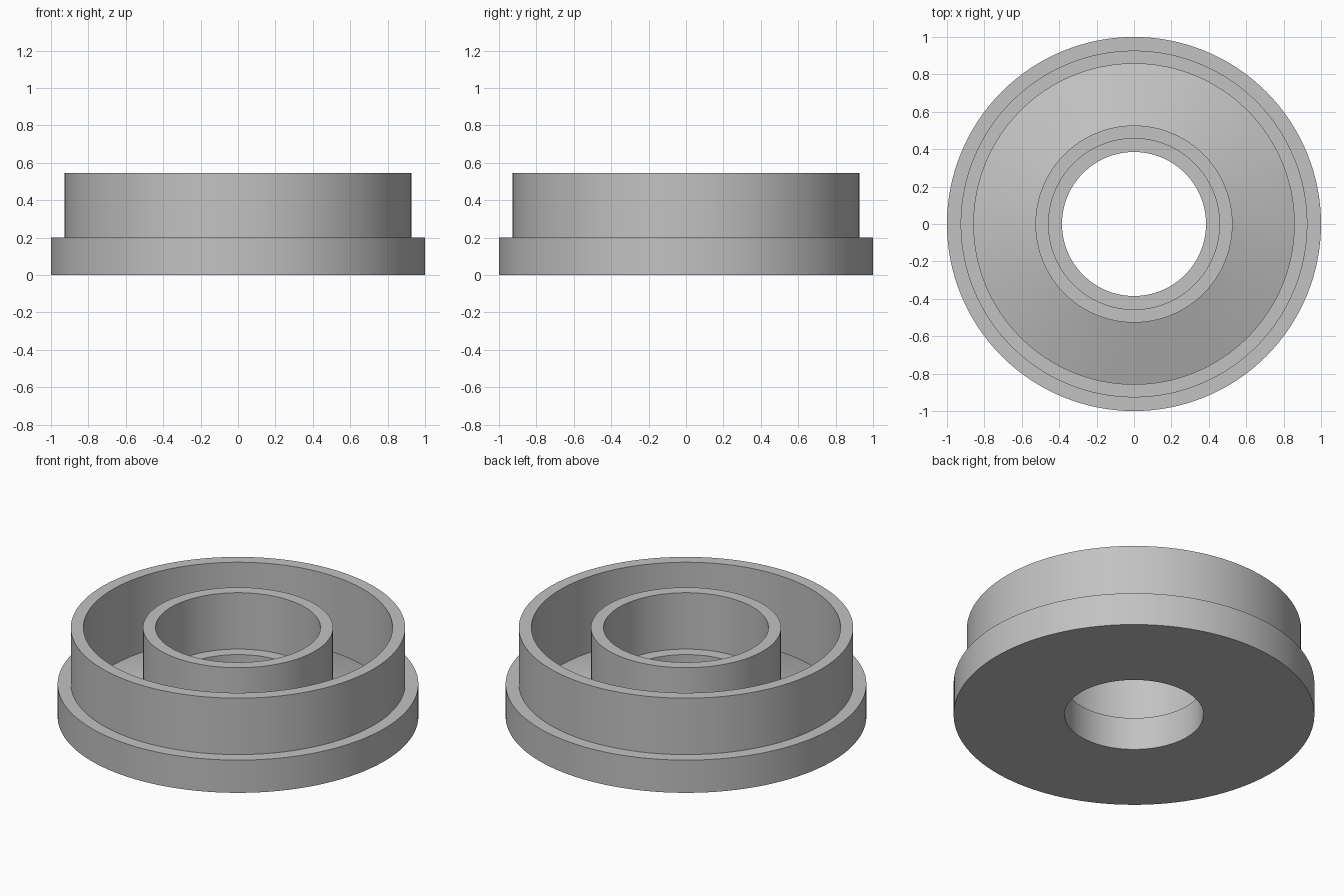
import bpy
import bmesh
import math

SEGMENTS = 128

cube = bpy.data.objects.get("Cube")
if cube:
    bpy.data.objects.remove(cube, do_unlink=True)

# One plain grey for the whole part
grey = bpy.data.materials.new("plain grey")
grey.use_nodes = True
color = (0.54, 0.54, 0.54, 1.0)
grey.diffuse_color = color
grey.node_tree.nodes["Principled BSDF"].inputs["Base Color"].default_value = color


def lathe(name, profile):
    """Revolve a closed (radius, height) profile around the z axis."""
    bm = bmesh.new()
    rings = []
    for radius, z in profile:
        angles = [2 * math.pi * i / SEGMENTS for i in range(SEGMENTS)]
        rings.append([bm.verts.new((radius * math.cos(a), radius * math.sin(a), z))
                      for a in angles])
    for ring, following in zip(rings, rings[1:] + rings[:1]):
        for i in range(SEGMENTS):
            j = (i + 1) % SEGMENTS
            bm.faces.new((ring[i], ring[j], following[j], following[i]))
    bmesh.ops.recalc_face_normals(bm, faces=bm.faces)
    mesh = bpy.data.meshes.new(name)
    bm.to_mesh(mesh)
    bm.free()
    mesh.materials.append(grey)
    obj = bpy.data.objects.new(name, mesh)
    bpy.context.collection.objects.link(obj)
    bpy.ops.object.select_all(action="DESELECT")
    obj.select_set(True)
    bpy.context.view_layer.objects.active = obj
    bpy.ops.object.shade_smooth_by_angle(angle=math.radians(30))
    return obj


BASE, TOP = 0.2, 0.545

lathe("flanged_ring", [
    # base flange
    (0.385, 0), (1.0, 0), (1.0, BASE),
    # outer wall
    (0.927, BASE), (0.927, TOP), (0.857, TOP),
    # sloping channel floor
    (0.857, 0.08), (0.527, 0.19),
    # inner wall and ledge around the bore
    (0.527, TOP), (0.457, TOP), (0.457, BASE), (0.385, BASE),
])
